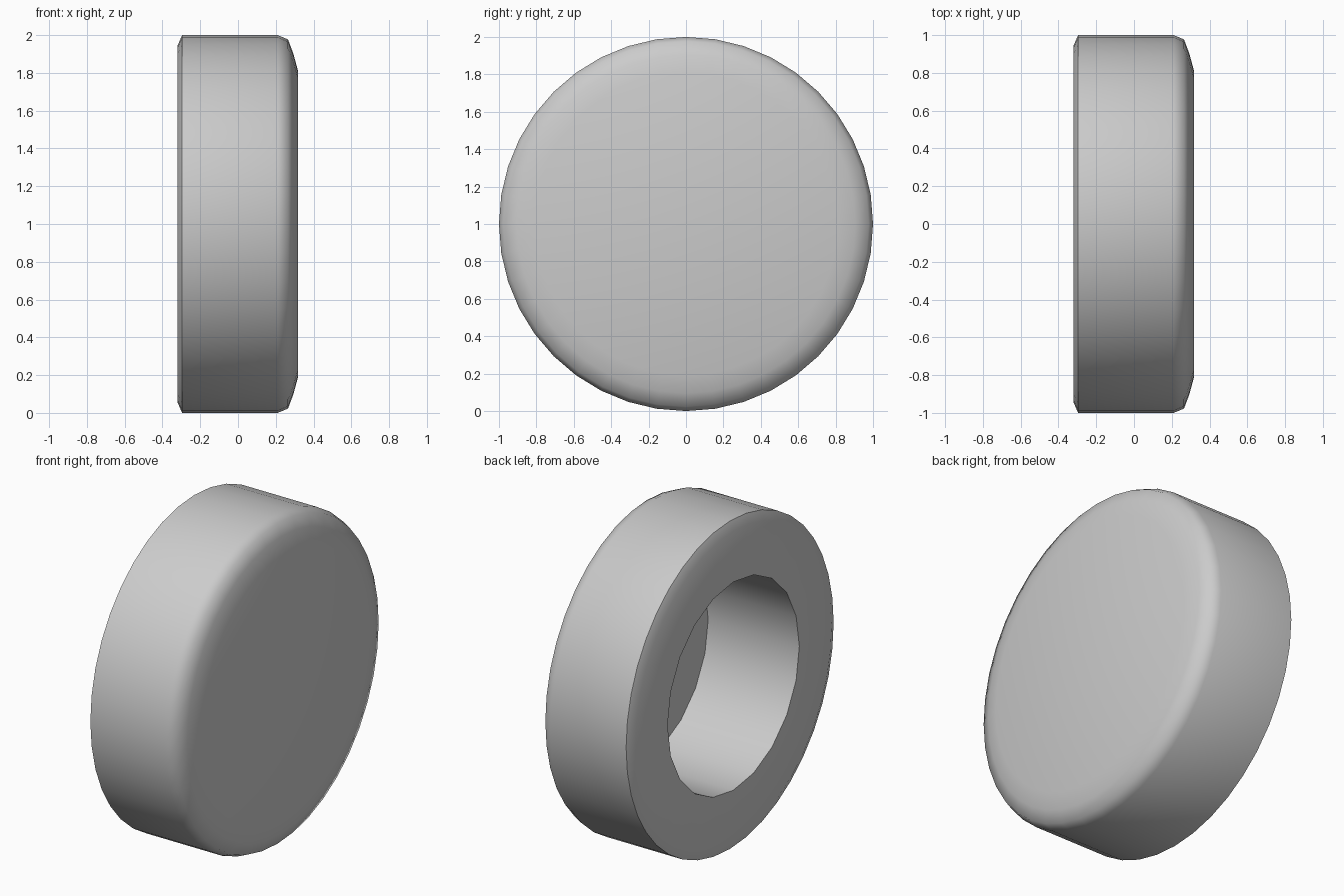
import bpy, bmesh, math

if "Cube" in bpy.data.objects:
    bpy.data.objects.remove(bpy.data.objects["Cube"])

def ring(bm, x, r, n):
    return [bm.verts.new((x, r * math.sin(2 * math.pi * i / n), 1 + r * math.cos(2 * math.pi * i / n)))
            for i in range(n)]

def skin(bm, a, b):
    n = len(a)
    for i in range(n):
        j = (i + 1) % n
        bm.faces.new((a[i], a[j], b[j], b[i]))

bm = bmesh.new()

# outer shell: rounded front edge, small rear chamfer
outer = [ring(bm, x, r, 40) for x, r in
         [(-0.32, 0.945), (-0.296, 1.0), (0.21, 1.0), (0.265, 0.977), (0.292, 0.905), (0.318, 0.81)]]
for a, b in zip(outer, outer[1:]):
    skin(bm, a, b)
bm.faces.new(outer[-1])

# blind bore open to the rear, coarser than the shell
mouth, floor = ring(bm, -0.32, 0.635, 20), ring(bm, 0.295, 0.635, 20)
skin(bm, mouth, floor)
bm.faces.new(floor)

# flat rear face joining the 40-sided rim to the 20-sided mouth
rim = outer[0]
for i in range(20):
    j = (i + 1) % 20
    bm.faces.new((rim[2 * i], rim[2 * i + 1], rim[(2 * i + 2) % 40], mouth[j], mouth[i]))

bmesh.ops.recalc_face_normals(bm, faces=bm.faces)
mesh = bpy.data.meshes.new("hollow_wheel")
bm.to_mesh(mesh)
bm.free()
wheel = bpy.data.objects.new("hollow_wheel", mesh)
bpy.context.collection.objects.link(wheel)
bpy.context.view_layer.objects.active = wheel
wheel.select_set(True)
bpy.ops.object.shade_smooth_by_angle(angle=math.radians(60))
